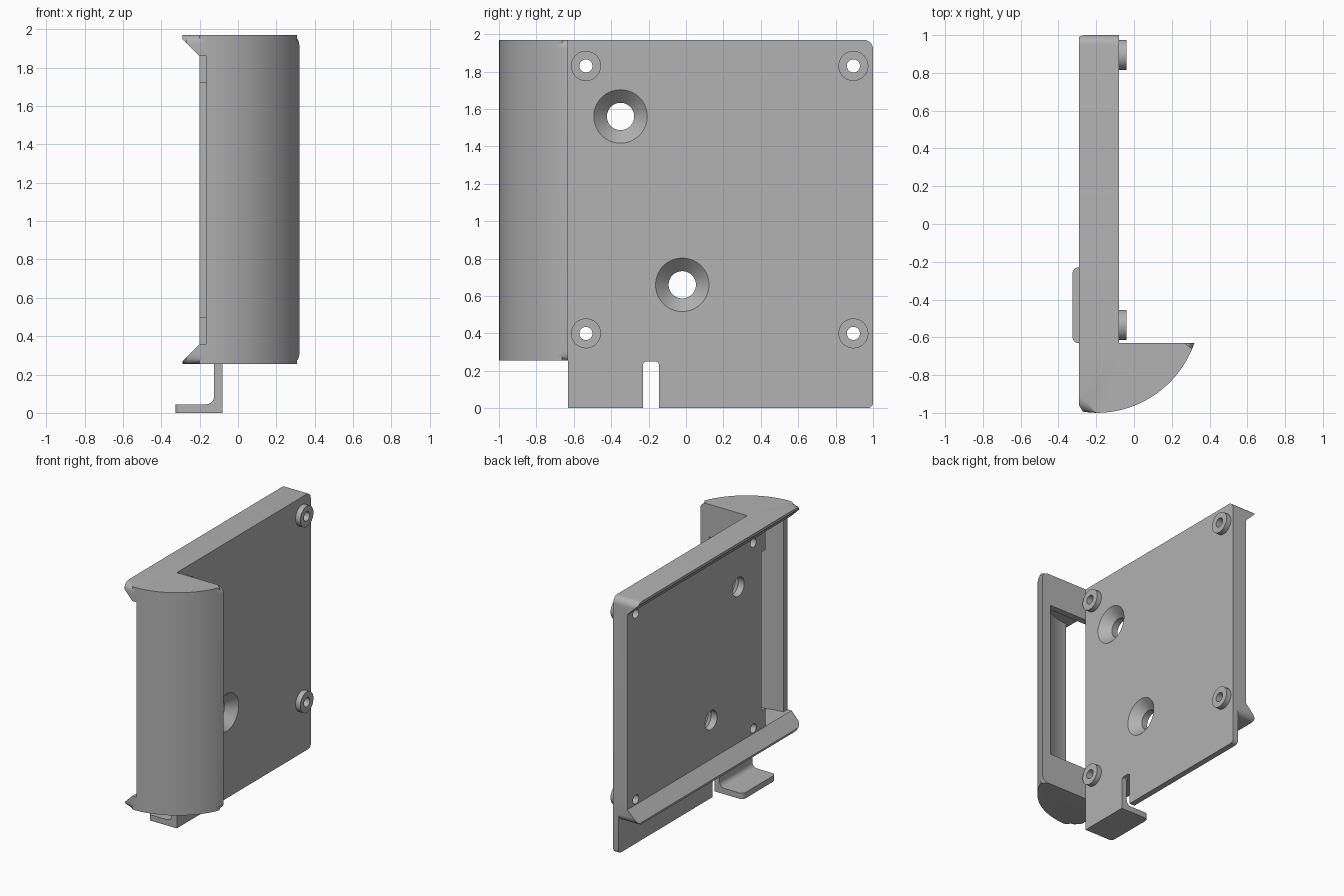
import bpy, bmesh, math
from mathutils import Vector

if "Cube" in bpy.data.objects:
    bpy.data.objects.remove(bpy.data.objects["Cube"])

grey = bpy.data.materials.new("plain grey")
grey.use_nodes = True
colour = (0.445, 0.445, 0.445, 1)
grey.diffuse_color = colour
grey.node_tree.nodes["Principled BSDF"].inputs["Base Color"].default_value = colour


def finish(name, bm):
    bmesh.ops.recalc_face_normals(bm, faces=bm.faces)
    mesh = bpy.data.meshes.new(name)
    bm.to_mesh(mesh)
    bm.free()
    mesh.materials.append(grey)
    ob = bpy.data.objects.new(name, mesh)
    bpy.context.collection.objects.link(ob)
    return ob


def prism_bm(pts, axis, a, b):
    """Extrude a 2D outline along an axis from a to b."""
    place = {"x": lambda p, t: (t, p[0], p[1]),
             "y": lambda p, t: (p[0], t, p[1]),
             "z": lambda p, t: (p[0], p[1], t)}[axis]
    bm = bmesh.new()
    lo = [bm.verts.new(place(p, a)) for p in pts]
    hi = [bm.verts.new(place(p, b)) for p in pts]
    bm.faces.new(lo)
    bm.faces.new(hi)
    for i in range(len(pts)):
        j = (i + 1) % len(pts)
        bm.faces.new((lo[i], lo[j], hi[j], hi[i]))
    return bm


def prism(name, pts, axis, a, b):
    return finish(name, prism_bm(pts, axis, a, b))


def rounded(corners, steps=6):
    """Outline with filleted corners, each corner is (u, v, radius)."""
    out = []
    for i, (u, v, r) in enumerate(corners):
        p = Vector((u, v))
        if r == 0:
            out.append((u, v))
            continue
        before = (Vector(corners[i - 1][:2]) - p).normalized() * r
        after = (Vector(corners[(i + 1) % len(corners)][:2]) - p).normalized() * r
        for k in range(steps + 1):
            t = k / steps * math.pi / 2
            out.append(tuple(p + before * (1 - math.sin(t)) + after * (1 - math.cos(t))))
    return out


def box(name, x, y, z):
    return prism(name, [(x[0], y[0]), (x[1], y[0]), (x[1], y[1]), (x[0], y[1])], "z", *z)


def lathe(name, profile, y, z, n=40):
    """Solid turned about an x-directed axis; profile is (x, radius)."""
    bm = bmesh.new()
    rings = [[bm.verts.new((x, y + r * math.cos(2 * math.pi * i / n),
                            z + r * math.sin(2 * math.pi * i / n)))
              for i in range(n)] for x, r in profile]
    for a, b in zip(rings, rings[1:]):
        for i in range(n):
            j = (i + 1) % n
            bm.faces.new((a[i], a[j], b[j], b[i]))
    bm.faces.new(rings[0])
    bm.faces.new(rings[-1])
    return finish(name, bm)


def combine(target, tool, how):
    mod = target.modifiers.new(how, "BOOLEAN")
    mod.operation, mod.solver, mod.object = how, "EXACT", tool
    bpy.context.view_layer.objects.active = target
    bpy.ops.object.modifier_apply(modifier=mod.name)
    bpy.data.objects.remove(tool)


def arc(radius, end_y, n=20):
    """Quarter-round outline of the front bulge, in plan."""
    cx, cy = -0.2, -0.45
    end = math.acos((cy - end_y) / radius)
    return [(cx + radius * math.sin(end * i / n), cy - radius * math.cos(end * i / n))
            for i in range(n + 1)]


FACE, LIP, FLOOR = -0.08, -0.29, -0.2
BOTTOM, TOP, STEP = 0.255, 1.97, -0.63

# Main slab with rounded back corners
body = prism("mounting_body", rounded([(-0.66, BOTTOM, 0), (1, BOTTOM, 0.05),
                                       (1, TOP, 0.05), (-0.66, TOP, 0)]), "x", LIP, FACE)

# Front bulge with filleted top and bottom rims
outline = [(LIP, STEP), (LIP, -0.975), (-0.27, -0.995)] + arc(0.55, STEP)
bm = prism_bm(outline, "z", BOTTOM, TOP)
rims = [e for e in bm.edges
        if abs(e.verts[0].co.z - e.verts[1].co.z) < 1e-6
        and min(v.co.y for v in e.verts) < STEP - 0.001
        and max(v.co.x for v in e.verts) > LIP + 0.001]
bmesh.ops.bevel(bm, geom=rims, offset=0.05, segments=6, profile=0.5, affect="EDGES")
combine(body, finish("bulge", bm), "UNION")

# Dovetail channel along the open side
combine(body, prism("channel", [(FLOOR, 0.36), (FLOOR, 1.86), (-0.32, 1.98), (-0.32, 0.24)],
                    "y", -1.2, 1.2), "DIFFERENCE")

# Hollow bulge, trimmed front wall and side opening
cavity = [(-0.35, -0.68), (-0.35, -0.95)] + arc(0.5, -0.68)
combine(body, prism("cavity", cavity, "z", 0.36, 1.86), "DIFFERENCE")
combine(body, box("front_trim", (-0.4, -0.165), (-1.2, -0.7), (0.36, 1.86)), "DIFFERENCE")
combine(body, box("side_opening", (-0.4, 0.244), (-0.7, STEP), (0.5, 1.72)), "DIFFERENCE")

# Thin lower plate with a slot
plate = prism("lower_plate", rounded([(STEP, 0, 0), (1, 0, 0.03), (1, 0.4, 0), (STEP, 0.4, 0)]),
              "x", -0.125, FACE)
combine(body, plate, "UNION")
slot = rounded([(-0.23, -0.1, 0), (-0.145, -0.1, 0), (-0.145, 0.25, 0.02), (-0.23, 0.25, 0.02)])
combine(body, prism("slot", slot, "x", -0.15, 0), "DIFFERENCE")

# Bent foot tab
tab = prism("foot_tab", rounded([(-0.325, 0, 0), (-0.1, 0, 0), (-0.1, 0.15, 0), (-0.125, 0.15, 0),
                                 (-0.125, 0.045, 0.04), (-0.325, 0.045, 0)]), "y", STEP, -0.23)
combine(tab, prism("tab_corners", rounded([(-0.325, STEP, 0.03), (0, STEP, 0), (0, -0.23, 0),
                                           (-0.325, -0.23, 0.03)]), "z", -0.1, 0.3), "INTERSECT")
combine(body, tab, "UNION")

# Raised bosses with screw holes
for y in (-0.535, 0.895):
    for z in (0.4, 1.83):
        combine(body, lathe("boss", [(-0.1, 0.08), (-0.04, 0.08)], y, z), "UNION")
        combine(body, lathe("screw_hole", [(-0.3, 0.035), (0.1, 0.035)], y, z), "DIFFERENCE")

# Countersunk holes
for y, z in ((-0.35, 1.56), (-0.02, 0.66)):
    combine(body, lathe("countersink", [(-0.3, 0.073), (-0.15, 0.073), (FACE, 0.143),
                                        (0, 0.223)], y, z), "DIFFERENCE")

bpy.ops.object.select_all(action="DESELECT")
body.select_set(True)
bpy.context.view_layer.objects.active = body
bpy.ops.object.shade_smooth_by_angle(angle=math.radians(30))
